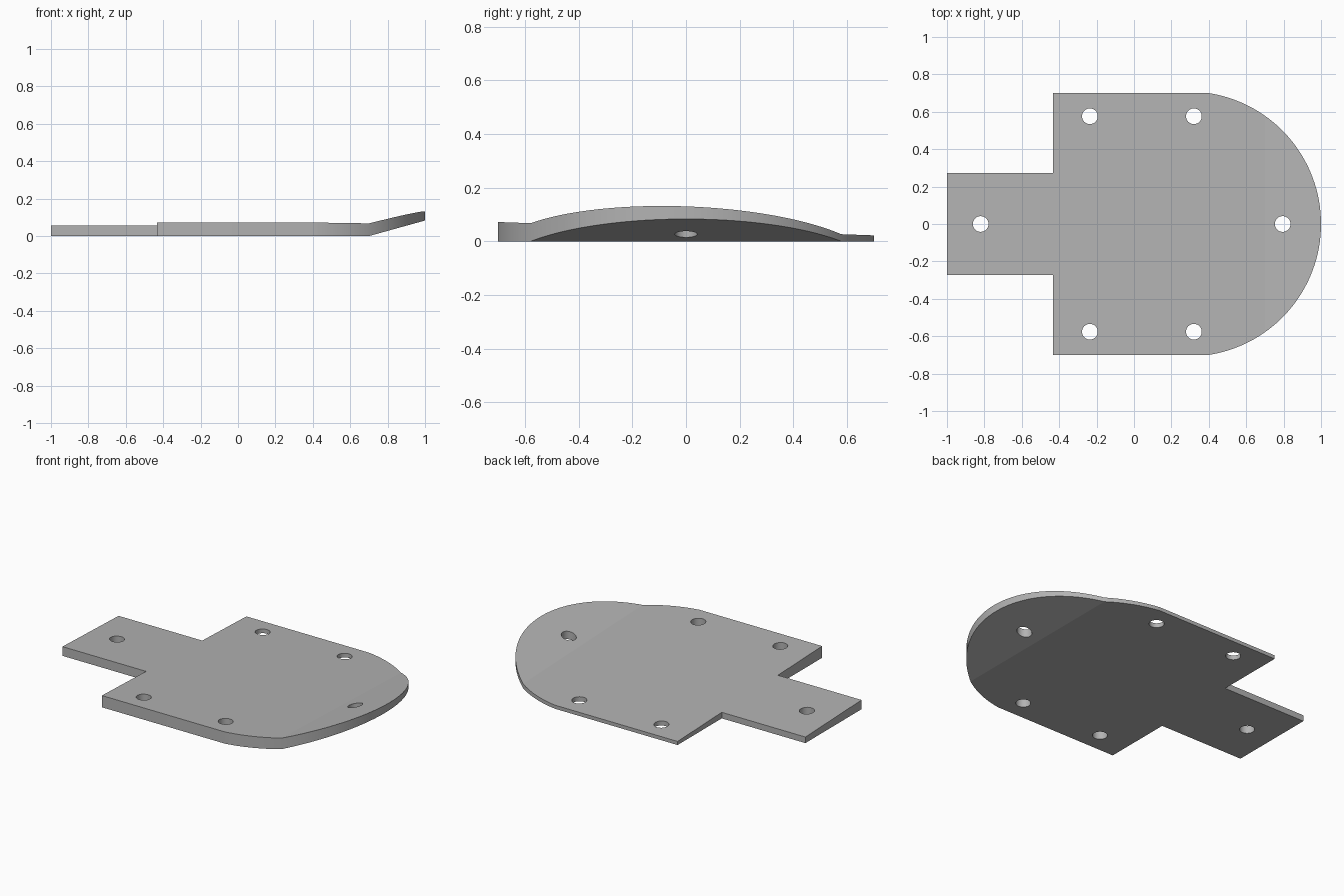
import bpy, bmesh, math

if "Cube" in bpy.data.objects:
    bpy.data.objects.remove(bpy.data.objects["Cube"], do_unlink=True)

HALF_W = 0.7        # half width of the body
TAB_W = 0.272       # half width of the tab
BEND_X = 0.7        # where the rounded nose turns up
SLOPE = 0.277
ARC_X, ARC_R = 0.292, 0.708
HOLE_R = 0.042

grey = bpy.data.materials.new("plain grey")
grey.use_nodes = True
colour = (0.45, 0.45, 0.45, 1)
grey.diffuse_color = colour
grey.node_tree.nodes["Principled BSDF"].inputs["Base Color"].default_value = colour


def thickness(y):
    """Wedge taper: thick along the front, thin along the back."""
    return 0.047 - 0.0355 * y


# Outline: tab, square shoulders, rounded nose
end = math.asin(HALF_W / ARC_R)
steps = 64
nose = [(ARC_X + ARC_R * math.cos(a), ARC_R * math.sin(a))
        for a in (-end + 2 * end * i / steps for i in range(steps + 1))]
shoulder = -0.433
outline = ([(-1, -TAB_W), (shoulder, -TAB_W), (shoulder, -HALF_W)] + nose
           + [(shoulder, HALF_W), (shoulder, TAB_W), (-1, TAB_W)])

# Plate: extrude, cut the bend line, then taper and bend
bm = bmesh.new()
base = bm.faces.new([bm.verts.new((x, y, 0)) for x, y in outline])
bmesh.ops.extrude_face_region(bm, geom=[base], use_keep_orig=True)
top = [v for f in bm.faces if f is not base and len(f.verts) > 4 for v in f.verts]
for v in top:
    v.co.z = 1
bmesh.ops.bisect_plane(bm, geom=bm.verts[:] + bm.edges[:] + bm.faces[:],
                       plane_co=(BEND_X, 0, 0), plane_no=(1, 0, 0))
for v in bm.verts:
    lift = max(0, v.co.x - BEND_X) * SLOPE
    v.co.z = v.co.z * thickness(v.co.y) + lift
bmesh.ops.recalc_face_normals(bm, faces=bm.faces)
mesh = bpy.data.meshes.new("mounting_plate")
bm.to_mesh(mesh)
bm.free()
plate = bpy.data.objects.new("mounting_plate", mesh)
bpy.context.collection.objects.link(plate)
mesh.materials.append(grey)

# Screw holes
holes = [(-0.82, 0), (0.795, 0)] + [(x, s * 0.576) for x in (-0.236, 0.32) for s in (-1, 1)]
bm = bmesh.new()
for x, y in holes:
    ring = bmesh.ops.create_cone(bm, cap_ends=True, segments=32, radius1=HOLE_R,
                                 radius2=HOLE_R, depth=1)
    bmesh.ops.translate(bm, verts=ring["verts"], vec=(x, y, 0))
cut_mesh = bpy.data.meshes.new("hole_cutter")
bm.to_mesh(cut_mesh)
bm.free()
cut_mesh.materials.append(grey)
cutter = bpy.data.objects.new("hole_cutter", cut_mesh)
cutter.hide_render = True
bpy.context.collection.objects.link(cutter)

bpy.ops.object.select_all(action="DESELECT")
bpy.context.view_layer.objects.active = plate
plate.select_set(True)
cut = plate.modifiers.new("screw holes", "BOOLEAN")
cut.operation = "DIFFERENCE"
cut.solver = "EXACT"
cut.object = cutter
bpy.ops.object.modifier_apply(modifier=cut.name)
bpy.data.objects.remove(cutter, do_unlink=True)

# Smooth rim and hole walls, crisp edges
bpy.ops.object.shade_smooth_by_angle(angle=math.radians(14))
